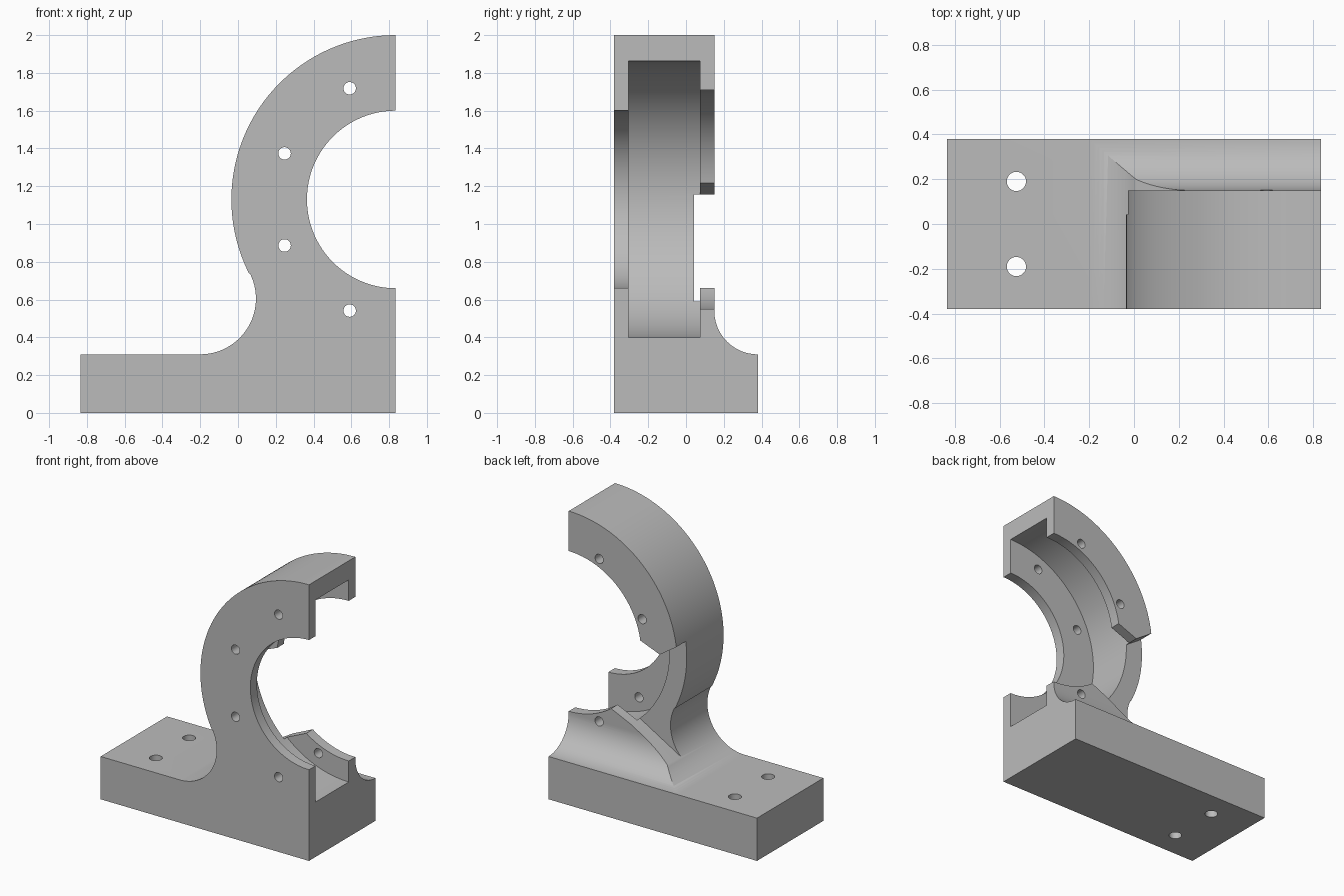
import bpy, bmesh, math
from mathutils import Vector

cube = bpy.data.objects.get("Cube")
if cube:
    bpy.data.objects.remove(cube, do_unlink=True)

# Main dimensions
HALF_X, HALF_Y, BASE_Z = 0.835, 0.38, 0.31
CX, CZ = 0.835, 1.13              # centre of the ring
R_OUT, R_GROOVE, R_FRONT, R_BACK = 0.87, 0.732, 0.47, 0.58
BACK_Y = 0.15                     # back of the ring

grey = bpy.data.materials.new("plain grey")
grey.use_nodes = True
grey.diffuse_color = (0.5, 0.5, 0.5, 1)
grey.node_tree.nodes["Principled BSDF"].inputs["Base Color"].default_value = (0.5, 0.5, 0.5, 1)


def arc(cx, cy, r, a0, a1, n):
    """Points along an arc, angles in degrees."""
    return [(cx + r * math.cos(math.radians(a0 + (a1 - a0) * i / n)),
             cy + r * math.sin(math.radians(a0 + (a1 - a0) * i / n))) for i in range(n + 1)]


def prism(name, pts, axis, lo, hi):
    """Extrude a closed outline along one axis from lo to hi."""
    place = {"x": lambda a, b: (lo, a, b),
             "y": lambda a, b: (a, lo, b),
             "z": lambda a, b: (a, b, lo)}[axis]
    step = Vector([(hi - lo) * (axis == k) for k in "xyz"])
    bm = bmesh.new()
    face = bm.faces.new([bm.verts.new(place(a, b)) for a, b in pts])
    ext = bmesh.ops.extrude_face_region(bm, geom=[face])
    bmesh.ops.translate(bm, vec=step,
                        verts=[v for v in ext["geom"] if isinstance(v, bmesh.types.BMVert)])
    bmesh.ops.recalc_face_normals(bm, faces=bm.faces)
    mesh = bpy.data.meshes.new(name)
    bm.to_mesh(mesh)
    bm.free()
    obj = bpy.data.objects.new(name, mesh)
    mesh.materials.append(grey)
    bpy.context.collection.objects.link(obj)
    return obj


def disc(cx, cy, r, n):
    return arc(cx, cy, r, 0, 360, n)[:-1]


def boolean(target, tool, operation):
    """Apply a boolean and remove the tool."""
    tool.hide_render = True
    mod = target.modifiers.new("cut", "BOOLEAN")
    mod.operation, mod.solver, mod.object = operation, "EXACT", tool
    bpy.ops.object.select_all(action="DESELECT")
    bpy.context.view_layer.objects.active = target
    target.select_set(True)
    bpy.ops.object.modifier_apply(modifier=mod.name)
    bpy.data.objects.remove(tool, do_unlink=True)


# Front outline: base, fillet, and outer quarter arcs of the ring
FX, FR = -0.2, 0.295
FZ = BASE_Z + FR
lean = math.degrees(math.atan2(CZ - FZ, CX - FX))
outline = [(HALF_X, 0), (-HALF_X, 0), (-HALF_X, BASE_Z)]
outline += arc(FX, FZ, FR, -90, lean, 28)
outline += arc(CX, CZ, R_OUT, 180 + lean, 90, 60)
bracket = prism("bearing_bracket", outline, "y", -HALF_Y, HALF_Y)

# Side outline: upright back with a fillet onto the base
side = [(-0.5, -0.1), (0.5, -0.1), (0.5, BASE_Z)]
side += arc(HALF_Y, BASE_Z + 0.23, 0.23, -90, -180, 24)
side += [(BACK_Y, 2.2), (-0.5, 2.2)]
boolean(bracket, prism("side_profile", side, "x", -1, 1), "INTERSECT")

# Stepped bore: front lip, wide groove, back lip
for name, r, lo, hi in (("front_bore", R_FRONT, -0.6, -0.2),
                        ("groove", R_GROOVE, -0.305, 0.075),
                        ("back_bore", R_BACK, 0.0, 0.6)):
    boolean(bracket, prism(name, disc(CX, CZ, r, 128), "y", lo, hi), "DIFFERENCE")

# Slot through the back lip, flaring outwards past the groove
slot = [(0.37, 1.258), (0.105, 1.155), (-0.02, 1.24), (-0.1, 1.294),
        (-0.1, 0.334), (0.34, 0.59), (0.495, 0.66), (0.587, 0.70)]
boolean(bracket, prism("slot", slot, "y", 0.042, 0.6), "DIFFERENCE")

# Bolt holes around the ring
for angle in (112.5, 157.5, 202.5, 247.5):
    x, z = arc(CX, CZ, 0.637, angle, angle, 1)[0]
    boolean(bracket, prism("ring_hole", disc(x, z, 0.033, 32), "y", -0.6, 0.6), "DIFFERENCE")

# Mounting holes in the base
for y in (-0.19, 0.19):
    boolean(bracket, prism("base_hole", disc(-0.525, y, 0.043, 32), "z", -0.2, 0.6), "DIFFERENCE")

# Smooth curved walls, crisp edges
bpy.ops.object.select_all(action="DESELECT")
bpy.context.view_layer.objects.active = bracket
bracket.select_set(True)
bpy.ops.object.shade_smooth_by_angle(angle=math.radians(25))
normals = bracket.modifiers.new("weighted_normals", "WEIGHTED_NORMAL")
normals.keep_sharp = True
